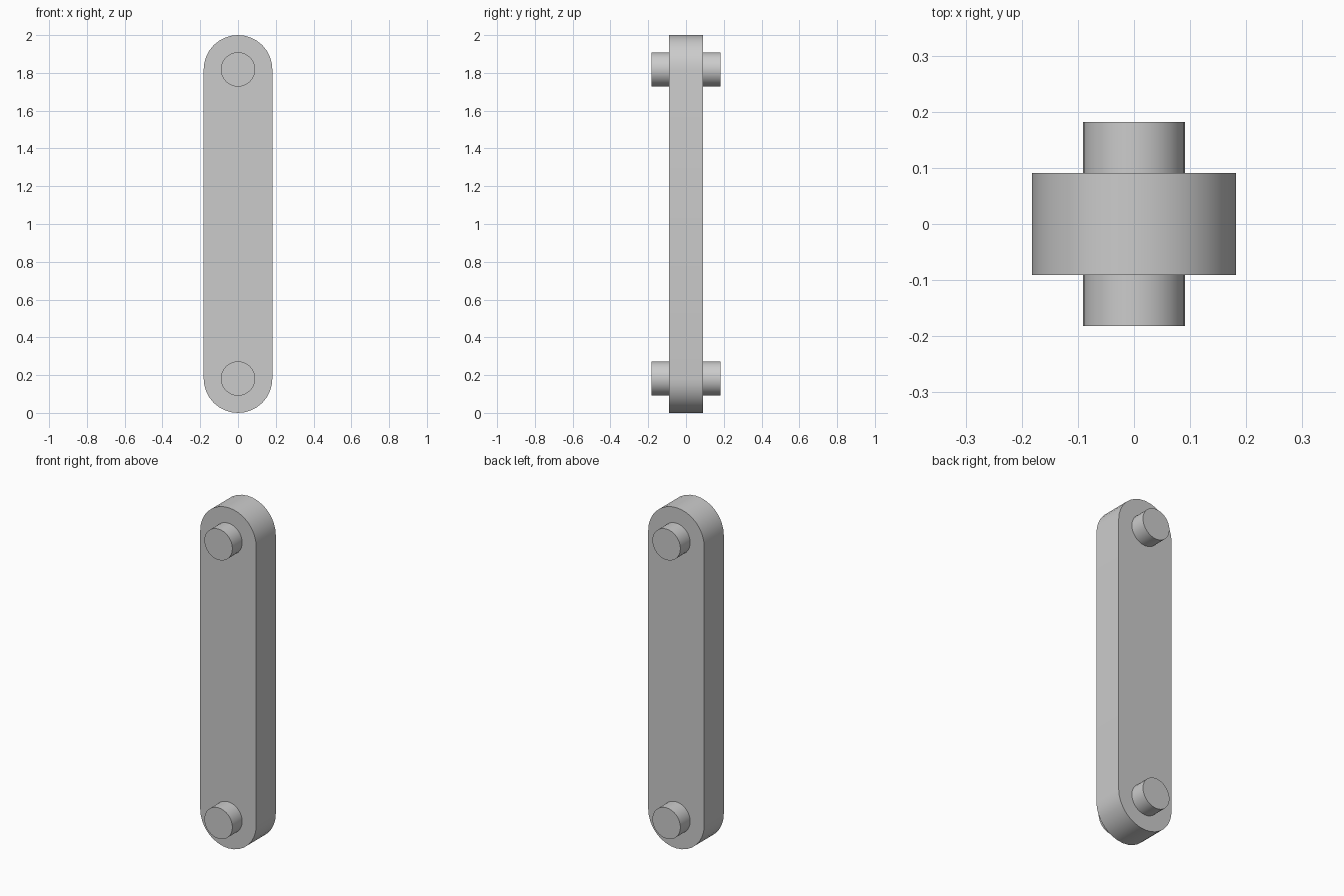
import bpy
import bmesh
from math import pi, cos, sin

cube = bpy.data.objects.get("Cube")
if cube:
    bpy.data.objects.remove(cube, do_unlink=True)

R = 2 / 11                      # bar half-width and end radius
TOP, BOTTOM = 2 - R, R          # pin axis heights

grey = bpy.data.materials.new("light_grey")
grey.use_nodes = True
colour = (0.6, 0.6, 0.6, 1)
grey.diffuse_color = colour
grey.node_tree.nodes["Principled BSDF"].inputs["Base Color"].default_value = colour


def arc(cz, radius, start, sweep, steps):
    return [(radius * cos(start + sweep * i / steps),
             cz + radius * sin(start + sweep * i / steps)) for i in range(steps + 1)]


def extrude_profile(name, points, depth):
    """Extrude an x-z outline evenly along y."""
    bm = bmesh.new()
    face = bm.faces.new([bm.verts.new((x, -depth / 2, z)) for x, z in points])
    result = bmesh.ops.extrude_face_region(bm, geom=[face], use_keep_orig=True)
    moved = [v for v in result["geom"] if isinstance(v, bmesh.types.BMVert)]
    bmesh.ops.translate(bm, verts=moved, vec=(0, depth, 0))
    bmesh.ops.recalc_face_normals(bm, faces=bm.faces)
    mesh = bpy.data.meshes.new(name)
    bm.to_mesh(mesh)
    bm.free()
    mesh.materials.append(grey)
    obj = bpy.data.objects.new(name, mesh)
    bpy.context.collection.objects.link(obj)
    bpy.ops.object.select_all(action='DESELECT')
    obj.select_set(True)
    bpy.context.view_layer.objects.active = obj
    bpy.ops.object.shade_smooth_by_angle(angle=pi / 6)
    return obj


# Round-ended link bar
extrude_profile("link_bar", arc(TOP, R, 0, pi, 16) + arc(BOTTOM, R, pi, pi, 16), R)

# Pins passing through both ends
for name, z in (("upper_pin", TOP), ("lower_pin", BOTTOM)):
    extrude_profile(name, arc(z, R / 2, 0, 2 * pi, 32)[:-1], 2 * R)
